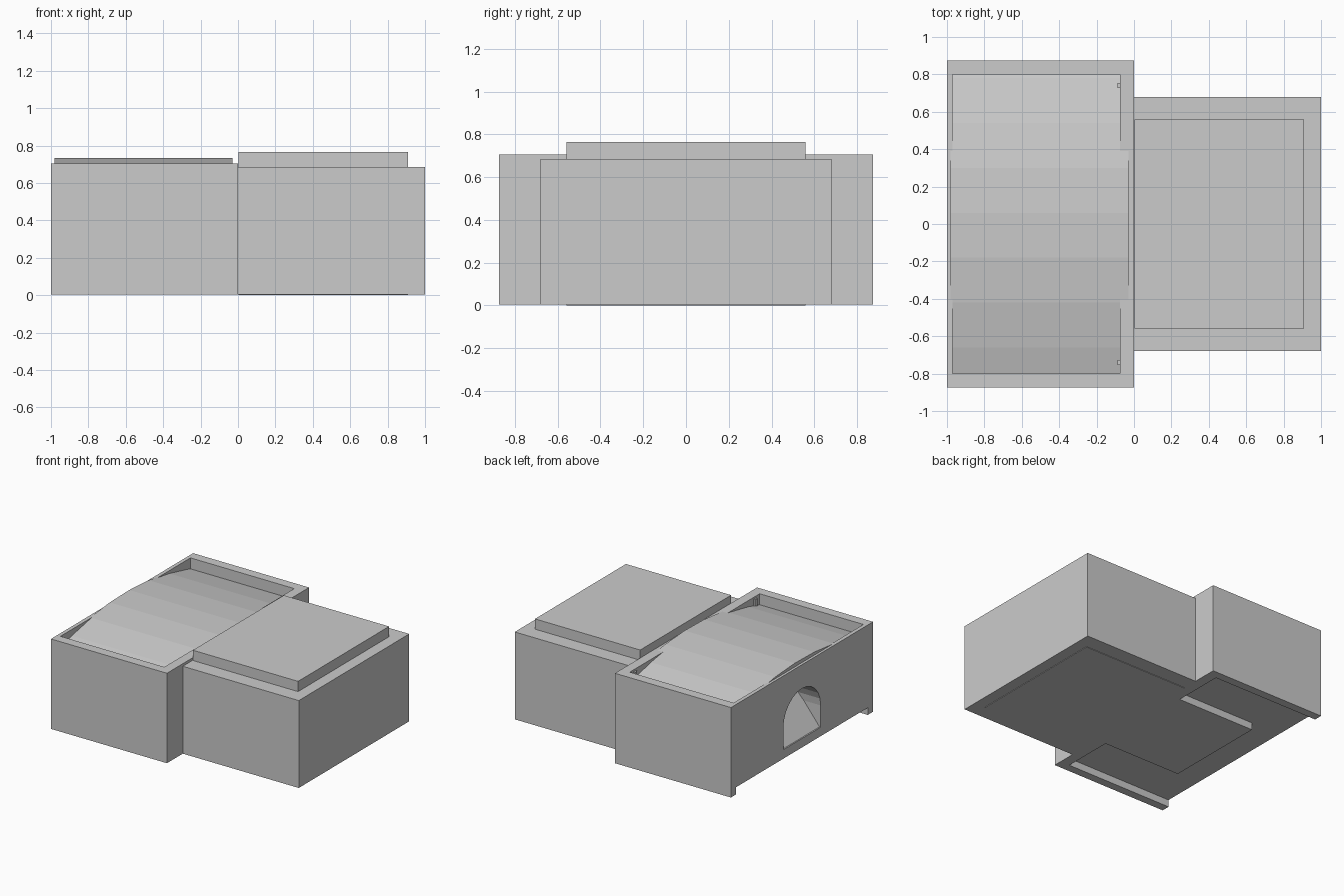
import bpy, bmesh, math
from mathutils import Vector

cube = bpy.data.objects.get("Cube")
if cube:
    bpy.data.objects.remove(cube, do_unlink=True)

grey = bpy.data.materials.new("light_grey")
grey.use_nodes = True
colour = (0.6, 0.6, 0.6, 1)
grey.diffuse_color = colour
grey.node_tree.nodes["Principled BSDF"].inputs["Base Color"].default_value = colour


def finish(name, bm):
    bmesh.ops.recalc_face_normals(bm, faces=bm.faces)
    mesh = bpy.data.meshes.new(name)
    bm.to_mesh(mesh)
    bm.free()
    mesh.materials.append(grey)
    obj = bpy.data.objects.new(name, mesh)
    bpy.context.scene.collection.objects.link(obj)
    return obj


def box(name, xs, ys, zs):
    bm = bmesh.new()
    bmesh.ops.create_cube(bm, size=1)
    for v in bm.verts:
        v.co = Vector([(lo + hi) / 2 + c * (hi - lo)
                       for c, (lo, hi) in zip(v.co, (xs, ys, zs))])
    return finish(name, bm)


def prism(name, profile, near, far):
    """Extrude a (y, z) profile along x; near and far give x from z."""
    bm = bmesh.new()
    a = [bm.verts.new((near(z), y, z)) for y, z in profile]
    b = [bm.verts.new((far(z), y, z)) for y, z in profile]
    bm.faces.new(a)
    bm.faces.new(b[::-1])
    n = len(profile)
    for i in range(n):
        j = (i + 1) % n
        bm.faces.new((a[i], b[i], b[j], a[j]))
    return finish(name, bm)


def cut(target, cutters):
    for cutter in cutters:
        mod = target.modifiers.new("cut", "BOOLEAN")
        mod.operation = "DIFFERENCE"
        mod.solver = "EXACT"
        mod.object = cutter
    deps = bpy.context.evaluated_depsgraph_get()
    deps.update()
    mesh = bpy.data.meshes.new_from_object(target.evaluated_get(deps))
    target.modifiers.clear()
    target.data = mesh
    for cutter in cutters:
        bpy.data.objects.remove(cutter, do_unlink=True)


BASE = 0.004

# Long housing with a top tray, a stepped underside and a side port
housing = box("long_housing", (-1, 0), (-0.875, 0.875), (BASE, 0.705))
tray = box("tray_cutter", (-0.97, -0.075), (-0.8, 0.8), (0.6, 0.9))
cutters = [tray]

# C-shaped clearance under the housing, open on the right edge
step = [(-1.1, -0.81), (-1.1, 0.81), (-0.08, 0.81), (-0.08, 0.41),
        (-0.75, 0.41), (-0.75, -0.41), (-0.08, -0.41), (-0.08, -0.81)]
bm = bmesh.new()
face = bm.faces.new([bm.verts.new((x, y, -0.1)) for x, y in step])
top = bmesh.ops.extrude_face_region(bm, geom=[face])["geom"]
for v in top:
    if isinstance(v, bmesh.types.BMVert):
        v.co.z = 0.06
cutters.append(finish("underside_cutter", bm))

# Arched port with a sloping floor
arch = [(-0.23, 0.13), (0.23, 0.13)]
for i in range(13):
    t = math.pi * i / 12
    arch.append((0.23 * math.cos(t), 0.3 + 0.22 * math.sin(t)))
cutters.append(prism("port_cutter", arch, lambda z: -1.1,
                     lambda z: -0.99 + 0.8 * (z - 0.13)))
cut(housing, cutters)

# Faceted arched panel resting in the tray
ys = [-0.82] + [0.06 + 0.24 * k for k in range(-3, 4)] + [0.82]
curve = [(y, 0.735 - 0.18 * y * y) for y in ys]
prism("curved_panel", curve + [(0.82, 0.58), (-0.82, 0.58)],
      lambda z: -0.98, lambda z: -0.03)

# Small stops at the tray corners
for side, label in ((-1, "front"), (1, "back")):
    y = side * 0.74
    box(label + "_stop", (-0.088, -0.07), (y - 0.014, y + 0.014), (0.6, 0.69))

# Short housing with a core slab that shows above and below it
box("short_housing", (0, 1), (-0.68, 0.68), (BASE, 0.685))
box("core_slab", (0.003, 0.91), (-0.56, 0.56), (0, 0.765))
